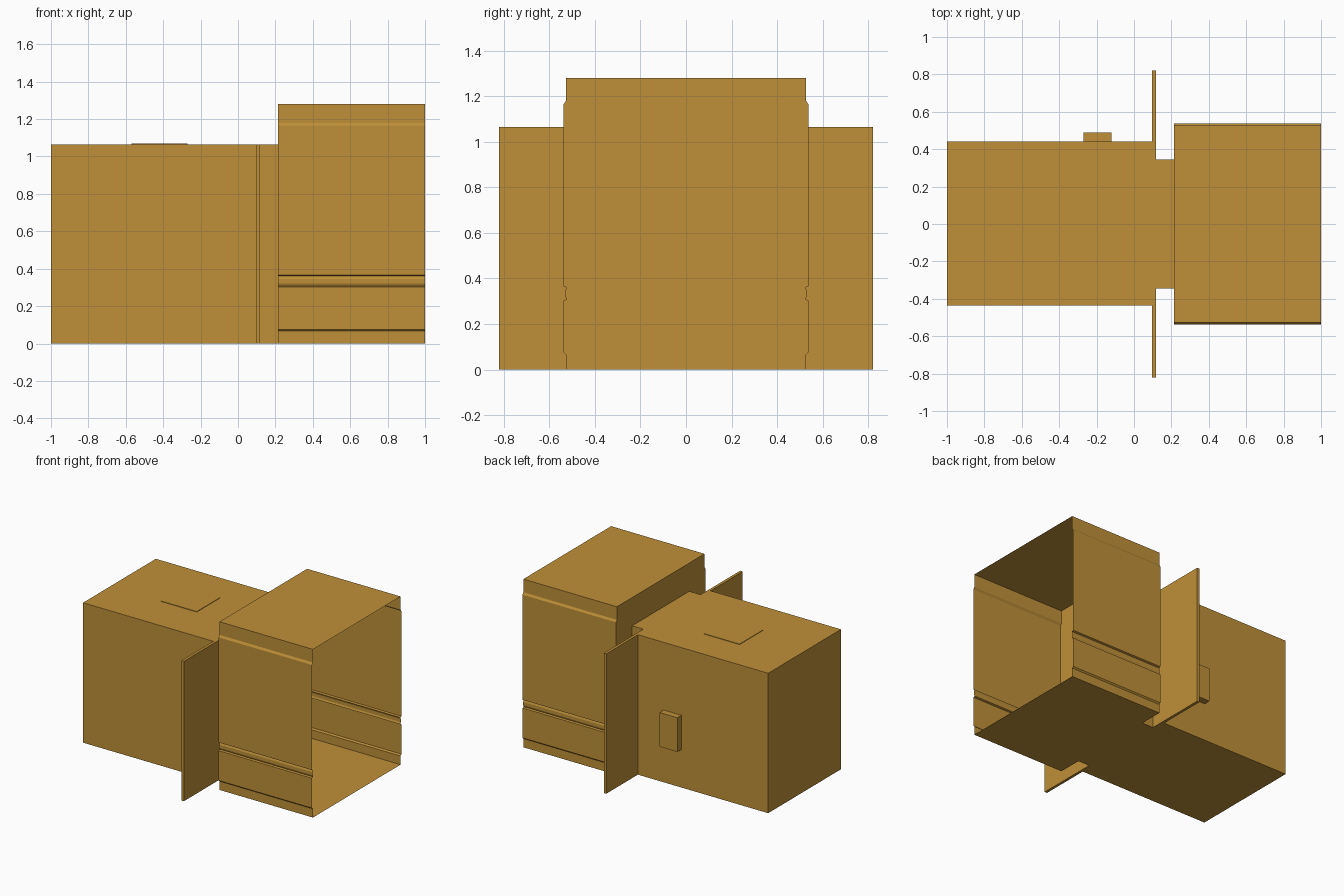
import bpy, bmesh

if "Cube" in bpy.data.objects:
    bpy.data.objects.remove(bpy.data.objects["Cube"])

brass = bpy.data.materials.new("brass")
brass.diffuse_color = (0.52, 0.28, 0.04, 1)
brass.use_nodes = True
brass.node_tree.nodes["Principled BSDF"].inputs["Base Color"].default_value = brass.diffuse_color


def finish(name, bm):
    bmesh.ops.recalc_face_normals(bm, faces=bm.faces)
    mesh = bpy.data.meshes.new(name)
    bm.to_mesh(mesh)
    bm.free()
    mesh.materials.append(brass)
    ob = bpy.data.objects.new(name, mesh)
    bpy.context.collection.objects.link(ob)
    return ob


def box(name, x, y, z):
    bm = bmesh.new()
    bmesh.ops.create_cube(bm, size=1)
    for v in bm.verts:
        v.co = [lo + (c + 0.5) * (hi - lo) for c, (lo, hi) in zip(v.co, (x, y, z))]
    return finish(name, bm)


def cabin(name, half, x0, x1):
    # Mirror the side profile into a closed section, then run it along x
    section = half + [(-y, z) for y, z in reversed(half)]
    bm = bmesh.new()
    back = bm.faces.new([bm.verts.new((x0, y, z)) for y, z in section])
    new = bmesh.ops.extrude_edge_only(bm, edges=list(back.edges))["geom"]
    for v in new:
        if isinstance(v, bmesh.types.BMVert):
            v.co.x = x1
    ob = finish(name, bm)
    # Open thin shell: make the closed end face outwards
    if ob.data.polygons[0].normal.x > 0:
        ob.data.flip_normals()
    return ob


# Cabin shell, open at the +x end, with trim grooves along both sides
side = [(0.527, 0), (0.527, 0.066), (0.537, 0.076),
        (0.537, 0.303), (0.524, 0.308), (0.530, 0.322), (0.530, 0.346),
        (0.524, 0.360), (0.537, 0.365),
        (0.537, 1.165), (0.527, 1.18), (0.527, 1.28)]
cabin("cabin_shell", side, 0.213, 1.0)

# Rear room, connecting passage and cross wall
box("rear_room", (-1.0, 0.10), (-0.435, 0.44), (0, 1.065))
box("passage", (0.10, 0.213), (-0.344, 0.344), (0, 1.065))
box("cross_wall", (0.097, 0.118), (-0.82, 0.82), (0, 1.065))

# Sliding door pair on the cabin's end wall
box("door_left", (0.208, 0.218), (-0.337, -0.003), (0, 1.05))
box("door_right", (0.208, 0.218), (0.001, 0.325), (0, 1.05))

# Roof hatch and side control box
box("roof_hatch", (-0.57, -0.27), (-0.11, 0.17), (1.06, 1.069))
box("control_box", (-0.27, -0.12), (0.43, 0.49), (0.29, 0.55))
